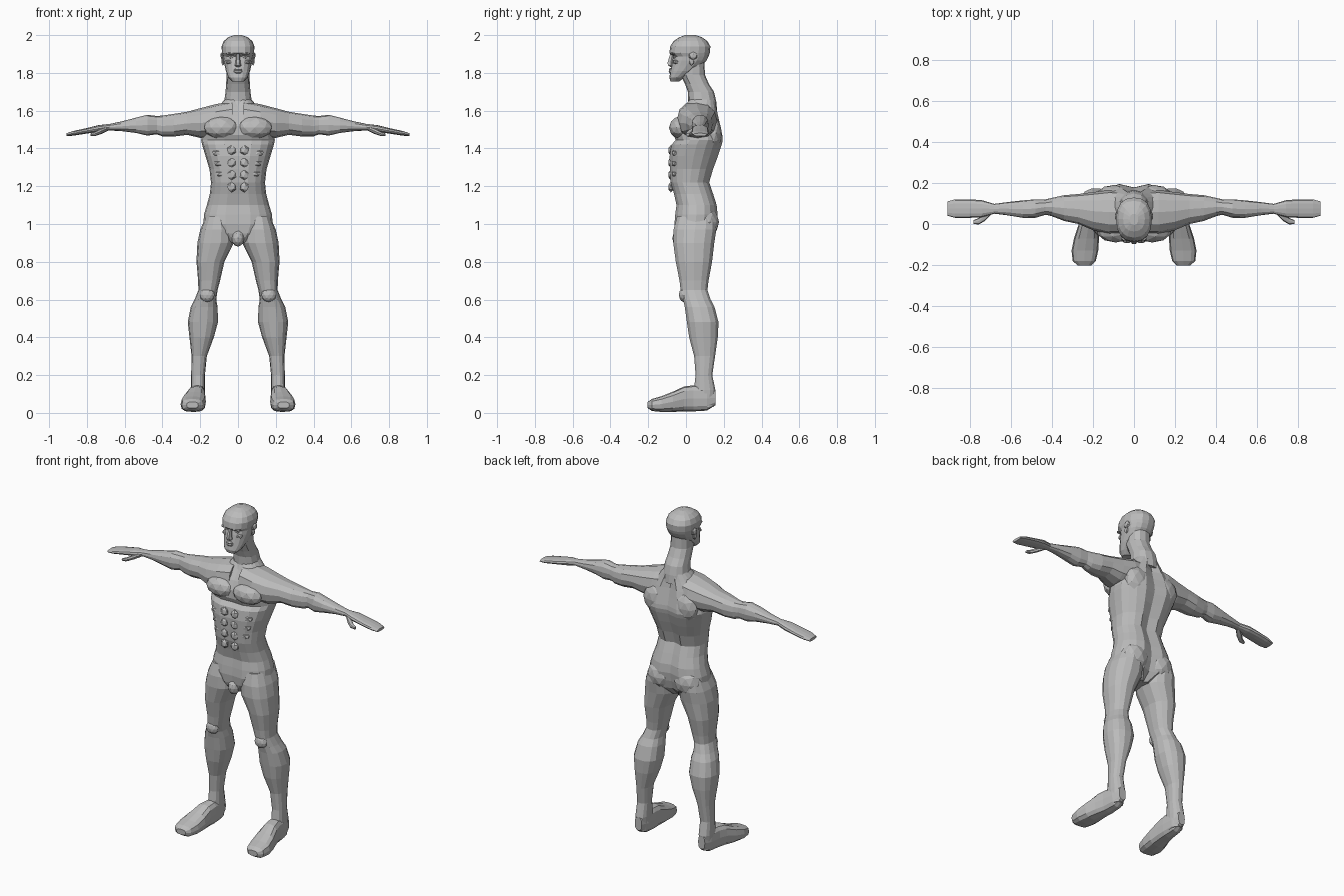
import bpy, bmesh, math
from mathutils import Vector

skin = bpy.data.materials.new("plain grey")
skin.diffuse_color = (0.5, 0.5, 0.5, 1)


def finish(name, bm, mirror):
    bmesh.ops.recalc_face_normals(bm, faces=bm.faces)
    me = bpy.data.meshes.new(name)
    bm.to_mesh(me)
    bm.free()
    me.materials.append(skin)
    ob = bpy.data.objects.new(name, me)
    bpy.context.collection.objects.link(ob)
    if mirror:
        ob.modifiers.new("Mirror", 'MIRROR')
    return ob


def loft(name, axis, rings, n=12, power=0.85, mirror=False, groove=0.0):
    """Skin rings of (position, a_min, a_max, b_min, b_max) along an axis."""
    bm = bmesh.new()
    loops = []
    for t, a0, a1, b0, b1 in rings:
        loop = []
        for i in range(n):
            ang = 2 * math.pi * i / n
            c, s = math.cos(ang), math.sin(ang)
            u = math.copysign(abs(c) ** power, c)
            v = math.copysign(abs(s) ** power, s)
            a = (a0 + a1) / 2 + u * (a1 - a0) / 2
            b = (b0 + b1) / 2 + v * (b1 - b0) / 2
            if groove and abs(c) < 0.01:      # centre line pressed in
                b -= math.copysign(groove if s > 0 else groove * 0.4, s)
            p = {'z': (a, b, t), 'x': (t, a, b), 'y': (a, t, b)}[axis]
            loop.append(bm.verts.new(p))
        loops.append(loop)
    for l0, l1 in zip(loops, loops[1:]):
        for i in range(n):
            j = (i + 1) % n
            bm.faces.new((l0[i], l0[j], l1[j], l1[i]))
    bm.faces.new(loops[0])
    bm.faces.new(loops[-1])
    return finish(name, bm, mirror)


def lump(name, spots, mirror=True, sub=2):
    """Faceted muscle swellings, each (centre, radii)."""
    bm = bmesh.new()
    for centre, radii in spots:
        made = bmesh.ops.create_icosphere(bm, subdivisions=sub, radius=1)
        for v in made["verts"]:
            v.co = Vector(centre) + Vector([a * b for a, b in zip(v.co, radii)])
    return finish(name, bm, mirror)


def sym(rows):
    return [(z, -w, w, f, b) for z, w, f, b in rows]


# Trunk from crotch to collar: height, half width, front, back
loft("torso", 'z', sym([
    (0.90, .045, -.04, .10), (0.95, .14, -.06, .15), (1.00, .183, -.066, .166),
    (1.05, .18, -.062, .172), (1.10, .165, -.055, .167), (1.16, .149, -.068, .148),
    (1.22, .143, -.085, .127), (1.29, .151, -.09, .148), (1.36, .172, -.092, .175),
    (1.42, .19, -.082, .195), (1.445, .195, -.06, .20), (1.47, .19, -.07, .198),
    (1.52, .18, -.068, .187), (1.57, .15, -.045, .175), (1.62, .105, -.01, .163),
    (1.66, .07, .015, .155)]), n=20, groove=.022)

# Neck leaning forward
loft("neck", 'z', sym([
    (1.60, .095, -.01, .165), (1.65, .073, .012, .16), (1.70, .066, .01, .148),
    (1.74, .063, -.005, .122), (1.79, .06, -.03, .1), (1.86, .06, -.03, .098)]))

# Head
loft("head", 'z', sym([
    (1.755, .03, -.082, -.035), (1.775, .05, -.088, -.01), (1.81, .064, -.083, .05),
    (1.84, .071, -.078, .085), (1.865, .077, -.074, .108), (1.888, .08, -.068, .12),
    (1.905, .085, -.088, .126), (1.94, .087, -.084, .129), (1.968, .076, -.066, .113),
    (1.988, .053, -.036, .086), (2.0, .02, -.005, .05)]), n=16)
loft("nose", 'z', sym([
    (1.832, .01, -.085, -.06), (1.84, .018, -.098, -.06), (1.855, .013, -.1, -.06),
    (1.9, .009, -.085, -.06)]), n=6)
loft("lips", 'z', sym([
    (1.798, .018, -.086, -.06), (1.806, .025, -.092, -.06), (1.812, .024, -.088, -.06),
    (1.818, .022, -.092, -.06), (1.825, .012, -.086, -.06)]), n=8)
lump("eyes", [((.034, -.058, 1.884), (.016, .012, .01))], sub=1)
lump("brows", [((.036, -.07, 1.902), (.03, .016, .007))], sub=1)
lump("cheekbones", [((.046, -.05, 1.858), (.022, .022, .014))], sub=1)
lump("ears", [((.083, .038, 1.89), (.011, .025, .022)),
              ((.08, .03, 1.86), (.009, .015, .022))], sub=1)

# Arm and flat hand: x, back and front limits in y, lower and upper z
loft("arms", 'x', [
    (.03, -.045, .16, 1.46, 1.65), (.12, -.05, .165, 1.452, 1.634),
    (.20, -.03, .155, 1.456, 1.613), (.27, 0, .146, 1.472, 1.594),
    (.34, .015, .14, 1.463, 1.583), (.40, .038, .127, 1.464, 1.574),
    (.43, .045, .12, 1.475, 1.572), (.48, .03, .12, 1.468, 1.578),
    (.54, .03, .115, 1.482, 1.563), (.62, .043, .106, 1.492, 1.542),
    (.68, .05, .098, 1.495, 1.53), (.74, .033, .116, 1.486, 1.523),
    (.80, .03, .12, 1.479, 1.508), (.87, .03, .12, 1.468, 1.493),
    (.907, .04, .11, 1.465, 1.481)], mirror=True)
loft("thumbs", 'x', [
    (.69, .05, .08, 1.493, 1.518), (.725, .015, .06, 1.476, 1.506),
    (.755, -.002, .03, 1.466, 1.49), (.782, 0, .018, 1.465, 1.479)],
    n=8, mirror=True)

# Legs: height, inner and outer x, front and back y
loft("legs", 'z', [
    (1.04, .05, .17, -.05, .16), (.97, .025, .2, -.068, .163),
    (.90, .022, .215, -.07, .152), (.80, .072, .22, -.056, .14),
    (.70, .095, .211, -.036, .121), (.65, .108, .21, -.03, .115),
    (.60, .115, .23, -.017, .132), (.56, .108, .25, -.008, .153),
    (.48, .106, .266, .003, .174), (.40, .128, .257, .015, .17),
    (.30, .165, .246, .042, .155), (.20, .175, .248, .05, .14),
    (.12, .175, .25, .04, .157), (.03, .18, .245, .05, .145)],
    n=14, mirror=True)
lump("kneecaps", [((.163, -.012, .625), (.04, .026, .038))])

# Feet: y, inner and outer x, sole and instep
loft("feet", 'y', [
    (.155, .19, .235, .04, .12), (.11, .176, .25, .012, .14),
    (.04, .172, .258, .008, .146), (-.01, .172, .272, .008, .14),
    (-.07, .17, .292, .005, .112), (-.13, .174, .304, .005, .088),
    (-.18, .186, .298, .01, .074), (-.203, .21, .272, .025, .058)],
    power=.7, mirror=True)

# Chest, abdomen and back muscles
lump("chest_muscles", [((.088, -.032, 1.51), (.095, .058, .06))])
lump("abdominals", [((.034, -.08, z), (.026, .016, .028))
                    for z in (1.195, 1.26, 1.325, 1.39)], sub=1)
lump("rib_muscles", [((.105 - .01 * i, -.056, 1.375 - .055 * i), (.035, .022, .02))
                     for i in range(3)], sub=1)
lump("shoulder_blades", [((.095, .145, 1.48), (.085, .045, .085))])
lump("buttocks", [((.088, .105, 1.01), (.085, .07, .085))])
lump("groin", [((0, -.035, .925), (.034, .038, .045))], mirror=False)
